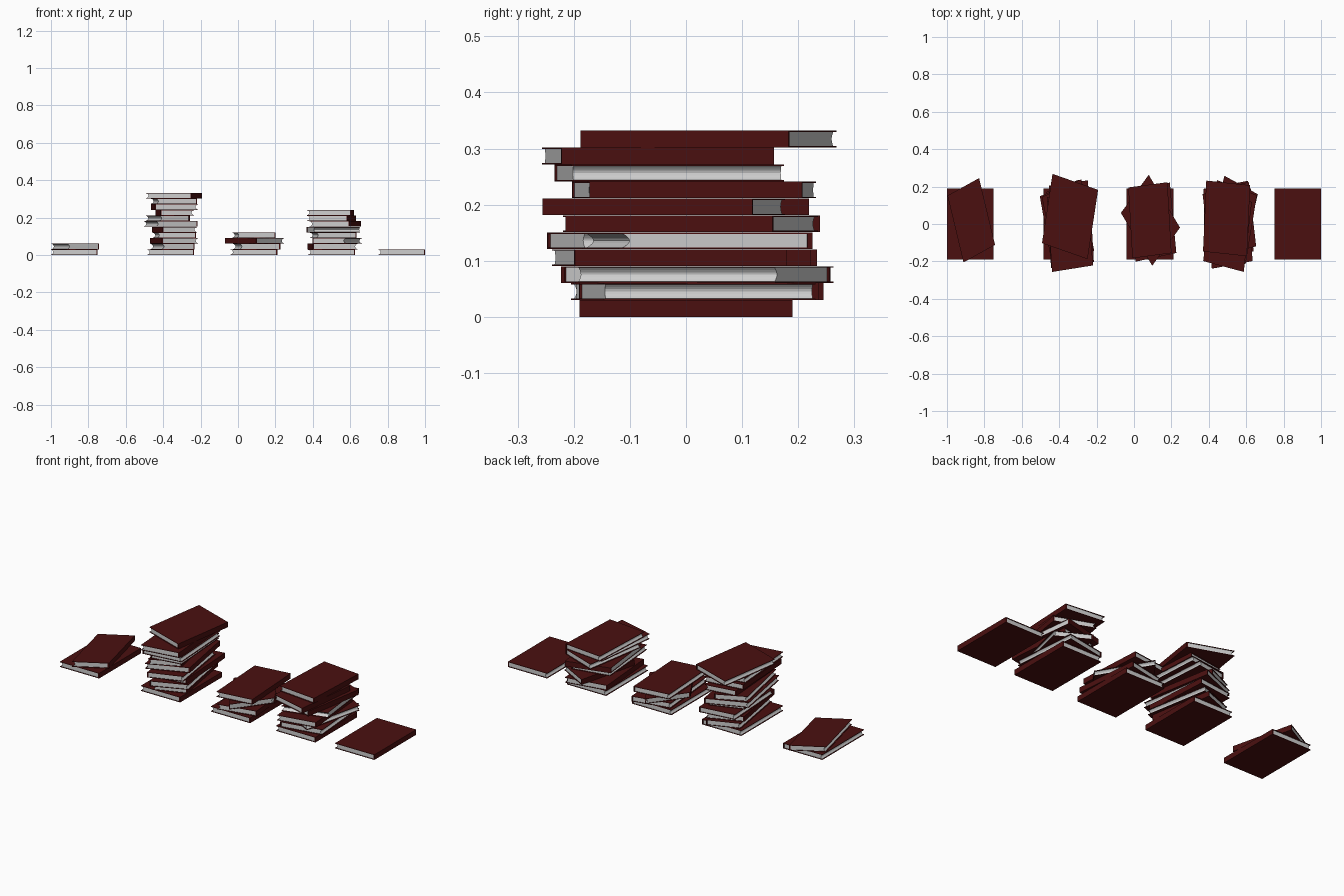
import bpy, bmesh, math
from mathutils import Matrix

cube = bpy.data.objects.get("Cube")
if cube:
    bpy.data.objects.remove(cube, do_unlink=True)


def material(name, colour):
    m = bpy.data.materials.new(name)
    m.use_nodes = True
    m.diffuse_color = (*colour, 1)
    m.node_tree.nodes["Principled BSDF"].inputs["Base Color"].default_value = (*colour, 1)
    return m


COVER = material("dark red cover", (0.07, 0.005, 0.005))
PAGES = material("paper white", (0.62, 0.62, 0.62))

DEPTH, THICK, BOARD = 0.38, 0.0302, 0.0025
STRETCH = 1.52  # stacks are drawn out along y after each book is turned


def extrude_profile(bm, points, depth, mat):
    """Extrude an x-z outline along y, centred on y = 0."""
    face = bm.faces.new([bm.verts.new((x, -depth / 2, z)) for x, z in points])
    out = bmesh.ops.extrude_face_region(bm, geom=[face])["geom"]
    moved = [v for v in out if isinstance(v, bmesh.types.BMVert)]
    bmesh.ops.translate(bm, verts=moved, vec=(0, depth, 0))
    for f in bm.faces:
        if f.material_index == 0 and face.verts[0] in f.verts:
            f.material_index = mat
    return moved


def book(name, x, y, level, angle, width):
    h = width / 2
    t, b = THICK - 0.0004, BOARD
    spine = h - 0.006
    # Cover: a C-shaped outline with the spine at +x
    cover = [(-h, 0), (h, 0), (h, t), (-h, t),
             (-h, t - b), (spine, t - b), (spine, b), (-h, b)]
    # Paper: a block with a hollow fore edge
    paper = [(spine, b), (spine, t - b)]
    for i in range(7):
        u = i / 6
        paper.append((-h + 0.005 + 0.008 * math.sin(math.pi * u), t - b - u * (t - 2 * b)))

    turn = (Matrix.Translation((x, y, level * THICK))
            @ Matrix.Diagonal((1, STRETCH, 1, 1))
            @ Matrix.Rotation(math.radians(angle), 4, "Z")
            @ Matrix.Diagonal((1, 1 / STRETCH, 1, 1)))
    for part, outline, depth, mat in (("cover", cover, DEPTH, COVER),
                                      ("pages", paper, DEPTH - 0.008, PAGES)):
        bm = bmesh.new()
        extrude_profile(bm, outline, depth, 0)
        bm.transform(turn)
        bmesh.ops.recalc_face_normals(bm, faces=bm.faces)
        mesh = bpy.data.meshes.new(f"{name}_{part}")
        bm.to_mesh(mesh)
        bm.free()
        mesh.materials.append(mat)
        bpy.context.collection.objects.link(bpy.data.objects.new(f"{name}_{part}", mesh))


# Each stack, bottom to top: (x, y, angle, width)
STACKS = {
    "pair": [(-.875, 0, 0, .25), (-.87, .02, 20, .18)],
    "tall_stack": [
        (-.36, 0, 0, .25), (-.35, .02, 14, .18), (-.342, 0, 195, .2),
        (-.34, .03, 5, .21), (-.34, -.03, 193, .19), (-.36, .01, 15, .23),
        (-.375, 0, 17, .17), (-.338, 0, 186, .18), (-.34, -.03, 185, .23),
        (-.342, -.05, 6, .22), (-.342, .04, -13, .25)],
    "short_stack": [
        (.085, 0, 0, .25), (.1, .01, 8, .22), (.088, .02, 222, .2), (.085, .02, 5, .21)],
    "messy_stack": [
        (.5, 0, 0, .25), (.505, .02, 187, .24), (.53, .03, 160, .19),
        (.51, -.03, 7, .22), (.51, .02, 100, .23), (.52, .01, -14, .22),
        (.5, -.04, -10, .22), (.495, .03, -4, .235)],
    "single": [(.875, 0, 0, .25)],
}
for stack, books in STACKS.items():
    for level, (x, y, angle, width) in enumerate(books):
        book(f"{stack}_book_{level + 1}", x, y, level, angle, width)
